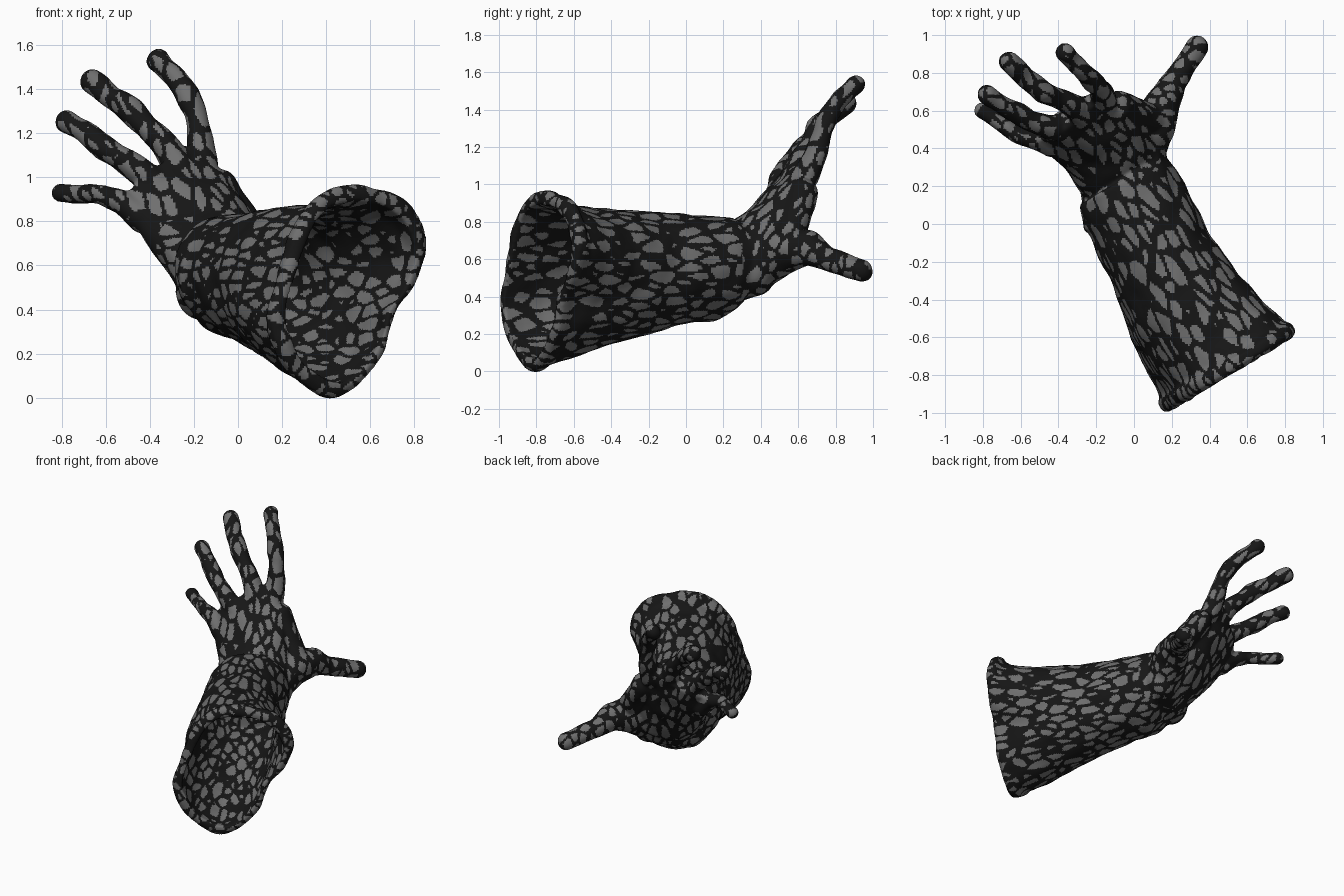
import bpy, bmesh
from math import atan2, cos, sin, tau
from mathutils import Vector as V, noise

if "Cube" in bpy.data.objects:
    bpy.data.objects.remove(bpy.data.objects["Cube"])

C, A, U, Z = V((.5, -.77, 0)), V((-.515, .857, 0)), V((.857, .515, 0)), V((0, 0, 1))
N_RING = 52

# unit ball directions used for the rounded finger segments
ball = bmesh.new()
bmesh.ops.create_icosphere(ball, subdivisions=3, radius=1)
BALL = [v.co.copy() for v in ball.verts]
ball.free()
bm = bmesh.new()


def loft(rings, closed=False):
    vs = [[bm.verts.new(p) for p in r] for r in rings]
    n = len(vs[0])
    pairs = list(zip(vs, vs[1:])) + ([(vs[-1], vs[0])] if closed else [])
    for a, b in pairs:
        for i in range(n):
            j = (i + 1) % n
            bm.faces.new((a[i], a[j], b[j], b[i]))
    if not closed:
        bm.faces.new(vs[0][::-1])
        bm.faces.new(vs[-1])


def smooth_loop(pts, n):
    out, m = [], len(pts)
    for k in range(n):
        f = k * m / n
        i, t = int(f), f - int(f)
        p0, p1, p2, p3 = (pts[(i + d) % m] for d in (-1, 0, 1, 2))
        out.append(.5 * (2 * p1 + (p2 - p0) * t + (2 * p0 - 5 * p1 + 4 * p2 - p3) * t * t
                         + (3 * p1 - p0 - 3 * p2 + p3) * t ** 3))
    return out


def chain(path):
    # rounded, tapered segments through (x, y, z, radius)
    for a, b in zip(path, path[1:]):
        pts = [V(s[:3]) + d * s[3] for s in (a, b) for d in BALL]
        bmesh.ops.convex_hull(bm, input=[bm.verts.new(p) for p in pts])


# sleeve: wavy cuff outline blending into an oval forearm, with a hollow inside
RIM = [(-.09, 0), (-.29, .1), (-.41, .32), (-.36, .55), (-.27, .78), (-.13, .93), (.11, .96),
       (.33, .87), (.41, .68), (.34, .5), (.24, .38), (.19, .22), (.06, .06)]
rim = smooth_loop([V((u / .41, (z - .48) / .48)) for u, z in RIM], N_RING)
oval = [V((cos(t), sin(t))) for t in (atan2(p.y, p.x) for p in rim)]


def ring(s, u0, u1, z0, z1, t, inset=0):
    out = []
    for a, b in zip(rim, oval):
        p = a.lerp(b, t)
        out.append(C + A * s + U * ((u0 + u1) / 2 + p.x * ((u1 - u0) / 2 - inset))
                   + Z * ((z0 + z1) / 2 + p.y * ((z1 - z0) / 2 - inset)))
    return out


SLEEVE = [(-.03, -.38, .38, .03, .93, 0), (-.01, -.41, .41, 0, .96, 0), (.035, -.41, .41, 0, .96, 0),
          (.065, -.385, .385, .03, .91, .05), (.2, -.38, .355, .06, .885, .3),
          (.4, -.36, .32, .13, .87, .7), (.67, -.3, .285, .2, .855, 1),
          (.9, -.275, .3, .26, .84, 1), (1.05, -.26, .31, .27, .835, 1), (1.15, -.23, .3, .33, .825, 1)]
outer = [ring(*r) for r in SLEEVE]
inner = [ring(*r, inset=.04) for r in reversed(SLEEVE[3:])]
inner.append(ring(-.03, -.41, .41, 0, .96, 0, inset=.07))
loft(outer + inner, closed=True)

# palm, bent back from the wrist
W, N = V((.71, .49, .51)), V((-.15, .81, -.57))
PALM = [((-.03, .1, .55), .27, .26, U, -Z), ((-.08, .32, .62), .26, .2, V((.8, .5, .25)), N),
        ((-.2, .45, .8), .265, .13, W, N), ((-.3, .53, .95), .255, .09, W, N),
        ((-.35, .57, 1.04), .235, .065, W, N)]
loft([[V(c) + w * hw * cos(k * tau / 32) + n * hn * sin(k * tau / 32) for k in range(32)]
      for c, hw, hn, w, n in PALM])
chain([(-.15, .2, .48, .13), (.05, .35, .53, .13)])

# four fingers and the thumb
FINGERS = [
    [(-.16, .64, 1.04, .07), (-.17, .7, 1.17, .063), (-.195, .73, 1.3, .052), (-.225, .765, 1.37, .058),
     (-.28, .82, 1.45, .048), (-.36, .905, 1.53, .052)],
    [(-.26, .57, 1.03, .075), (-.31, .62, 1.12, .068), (-.41, .67, 1.23, .056), (-.48, .7, 1.3, .062),
     (-.57, .77, 1.36, .052), (-.665, .86, 1.435, .055)],
    [(-.37, .5, .96, .075), (-.44, .51, 1.02, .066), (-.55, .545, 1.1, .055), (-.61, .58, 1.14, .06),
     (-.69, .625, 1.2, .05), (-.775, .685, 1.255, .055)],
    [(-.44, .43, .82, .075), (-.52, .45, .89, .058), (-.62, .475, .92, .044), (-.67, .51, .925, .048),
     (-.73, .545, .925, .042), (-.8, .6, .93, .046)],
    [(.03, .36, .55, .13), (.09, .5, .64, .125), (.155, .65, .66, .095), (.21, .75, .6, .066),
     (.27, .84, .575, .06), (.335, .935, .54, .062)],
]
for f in FINGERS:
    chain(f)
# skin between thumb and index finger
chain([(.1, .55, .7, .08), (-.08, .62, .95, .085)])
bmesh.ops.recalc_face_normals(bm, faces=bm.faces[:])

# fuse all parts into one smooth skin
src_mesh = bpy.data.meshes.new('glove')
bm.to_mesh(src_mesh)
bm.free()
glove = bpy.data.objects.new('glove', src_mesh)
bpy.context.collection.objects.link(glove)
rem = glove.modifiers.new('fuse', 'REMESH')
rem.mode, rem.voxel_size = 'VOXEL', .01
sm = glove.modifiers.new('soften', 'SMOOTH')
sm.factor, sm.iterations = .5, 8
dg = bpy.context.evaluated_depsgraph_get()
mesh = bpy.data.meshes.new_from_object(glove.evaluated_get(dg))
glove.modifiers.clear()
glove.data = mesh

# soft leather wrinkles
moves = [v.normal * .01 * noise.noise(v.co * 9) for v in mesh.vertices]
for v, m in zip(mesh.vertices, moves):
    v.co += m

# mottled dark pattern: stretched grey cells with black between
for name, g in (('black', .008), ('grey', .16)):
    mat = bpy.data.materials.new(name)
    mat.diffuse_color = (g, g, g, 1)
    mat.use_nodes = True
    mat.node_tree.nodes["Principled BSDF"].inputs["Base Color"].default_value = mat.diffuse_color
    mesh.materials.append(mat)
HAND = V((-.4, .45, .8)).normalized()
for p in mesh.polygons:
    c = p.center
    d = HAND if c.y > .3 else A
    q = (c - d * c.dot(d) * .55) / .065
    dist = noise.voronoi(q)[0]
    p.material_index = int(dist[1] - dist[0] > .22)
    p.use_smooth = True
